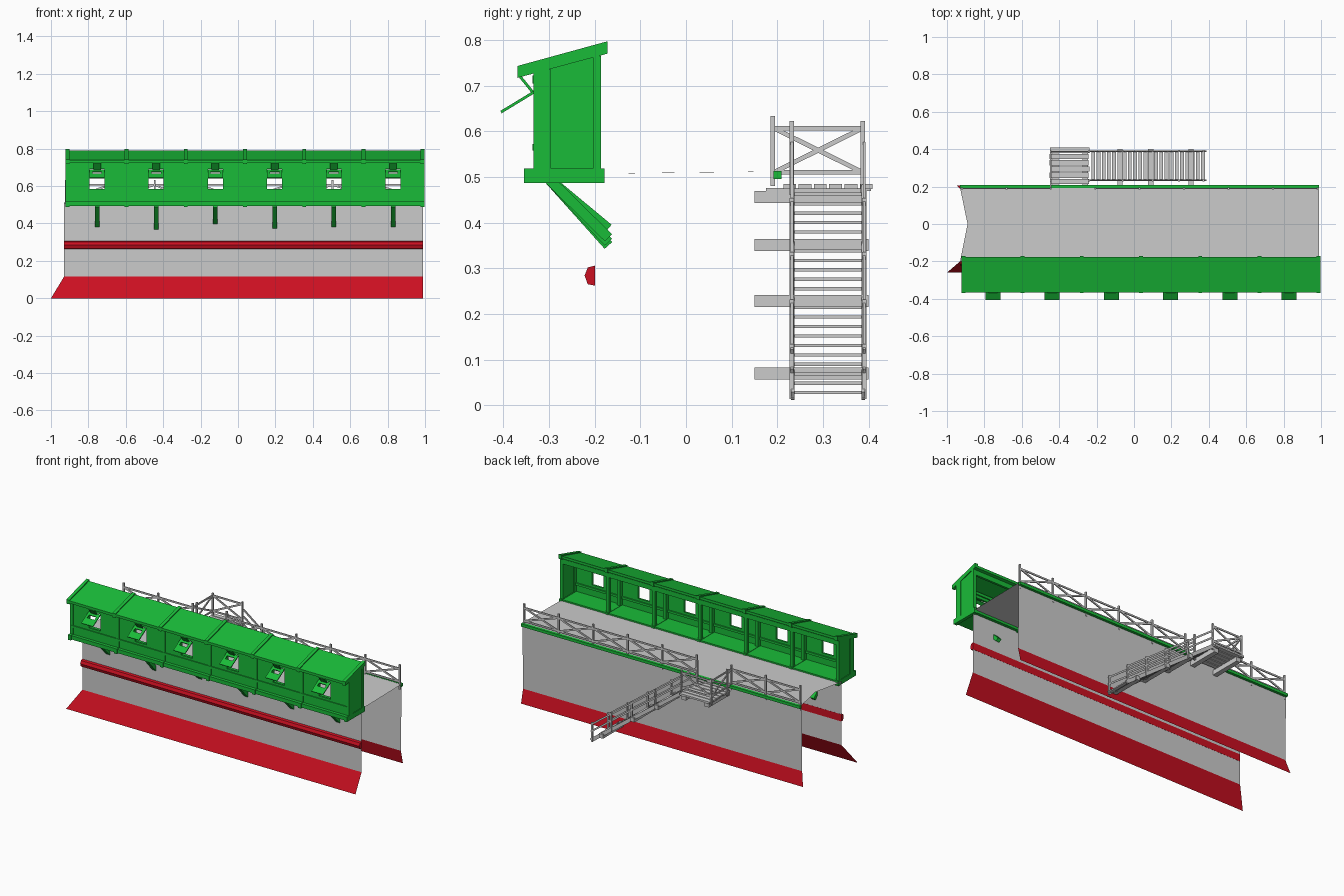
import bpy, bmesh, math, random
from mathutils import Vector, Matrix

if "Cube" in bpy.data.objects:
    bpy.data.objects.remove(bpy.data.objects["Cube"])

random.seed(4)

def material(name, rgb):
    m = bpy.data.materials.new(name)
    m.diffuse_color = (*rgb, 1)
    m.use_nodes = True
    m.node_tree.nodes["Principled BSDF"].inputs["Base Color"].default_value = m.diffuse_color
    return m

GREEN = material("green_paint", (0.01, 0.50, 0.04))
RED = material("red_paint", (0.60, 0.005, 0.015))

class Part:
    """Collects simple solids and sheets in one mesh object."""
    def __init__(self, name, mat=None):
        self.name, self.mat, self.bm = name, mat, bmesh.new()

    def box(self, x0, x1, y0, y1, z0, z1):
        m = Matrix.Translation(((x0 + x1) / 2, (y0 + y1) / 2, (z0 + z1) / 2))
        m = m @ Matrix.Diagonal((x1 - x0, y1 - y0, z1 - z0, 1))
        bmesh.ops.create_cube(self.bm, size=1, matrix=m)

    def beam(self, p, q, w, t):
        """Box from p to q, w wide sideways and t thick upwards."""
        p, q = Vector(p), Vector(q)
        d = (q - p).normalized()
        up = Vector((0, 0, 1)) if abs(d.z) < 0.99 else Vector((0, 1, 0))
        side = d.cross(up).normalized()
        rot = Matrix((d, side, side.cross(d))).transposed().to_4x4()
        m = Matrix.Translation((p + q) / 2) @ rot
        m = m @ Matrix.Diagonal(((q - p).length, w, t, 1))
        bmesh.ops.create_cube(self.bm, size=1, matrix=m)

    def face(self, pts):
        return self.bm.faces.new([self.bm.verts.new(p) for p in pts])

    def prism(self, x0, x1, yz):
        """Side-view outline extruded along x."""
        f = self.face([(x0, y, z) for y, z in yz])
        g = bmesh.ops.extrude_face_region(self.bm, geom=[f], use_keep_orig=True)
        vs = [v for v in g["geom"] if isinstance(v, bmesh.types.BMVert)]
        bmesh.ops.translate(self.bm, verts=vs, vec=(x1 - x0, 0, 0))
        bmesh.ops.recalc_face_normals(self.bm, faces=self.bm.faces)

    def done(self):
        me = bpy.data.meshes.new(self.name)
        self.bm.to_mesh(me)
        self.bm.free()
        if self.mat:
            me.materials.append(self.mat)
        ob = bpy.data.objects.new(self.name, me)
        bpy.context.collection.objects.link(ob)

L, R = -0.93, 0.99

# Masonry sheets and walkway with notched left end
p = Part("stone_wall")
p.face([(L, -0.2, 0.115), (R, -0.2, 0.115), (R, -0.2, 0.51), (L, -0.2, 0.51)])
p.face([(R, 0.187, 0.1), (L, 0.187, 0.1), (L, 0.193, 0.51), (R, 0.193, 0.51)])
p.face([(L, -0.2, 0.507), (R, -0.2, 0.507), (R, 0.195, 0.512), (L, 0.195, 0.512), (-0.89, 0, 0.51)])
p.done()

# Flared base and moulding
p = Part("wall_base", RED)
p.face([(-1, -0.26, 0), (R, -0.26, 0), (R, -0.2, 0.115), (L, -0.2, 0.115)])
p.face([(R, 0.207, 0.015), (-0.95, 0.207, 0.015), (L, 0.187, 0.1), (R, 0.187, 0.1)])
p.done()
p = Part("wall_moulding", RED)
p.prism(L, R, [(-0.199, 0.262), (-0.215, 0.265), (-0.222, 0.284), (-0.215, 0.302), (-0.199, 0.306)])
p.done()
p = Part("walkway_edge", GREEN)
p.box(L, R, 0.192, 0.209, 0.495, 0.513)
p.done()

# Covered gallery
BAY = 0.3165
ribs = [-0.912 + BAY * i for i in range(7)]
mids = [x + BAY / 2 for x in ribs[:6]]
roof_z = lambda y: 0.718 + (y + 0.368) * 0.27    # underside of roof slope

p = Part("gallery_floor", GREEN)
p.box(ribs[0], ribs[6], -0.350, -0.182, 0.492, 0.516)
p.done()

p = Part("gallery_front_wall", GREEN)
for x in mids:                                   # four panels round each window
    a, b, y0, y1 = x - BAY / 2, x + BAY / 2, -0.330, -0.318
    p.box(a, x - 0.04, y0, y1, 0.51, 0.73)
    p.box(x + 0.04, b, y0, y1, 0.51, 0.73)
    p.box(x - 0.04, x + 0.04, y0, y1, 0.51, 0.585)
    p.box(x - 0.04, x + 0.04, y0, y1, 0.69, 0.73)
for y in (-0.336, -0.316):                       # rails on both faces
    p.box(ribs[0], ribs[6], y, y + 0.008, 0.558, 0.572)
    p.box(ribs[0], ribs[6], y, y + 0.008, 0.705, 0.722)
p.done()

p = Part("gallery_ends", GREEN)
for x in (ribs[0], ribs[6]):
    p.prism(x - 0.006, x + 0.006, [(-0.33, 0.51), (-0.187, 0.51), (-0.187, roof_z(-0.187)), (-0.33, roof_z(-0.33))])
p.done()

p = Part("gallery_frames", GREEN)
for x in ribs:
    a, b = x - 0.01, x + 0.01
    p.box(a, b, -0.355, -0.178, 0.487, 0.518)
    p.box(a, b, -0.334, -0.296, 0.51, 0.735)
    p.box(a, b, -0.204, -0.186, 0.51, 0.765)
    p.prism(a, b, [(-0.369, 0.717), (-0.172, 0.770), (-0.172, 0.797), (-0.369, 0.743)])
p.box(ribs[0], ribs[6], -0.202, -0.188, 0.735, 0.765)
p.done()

p = Part("gallery_roof", GREEN)
p.prism(ribs[0], ribs[6], [(-0.366, 0.722), (-0.176, 0.773), (-0.176, 0.789), (-0.366, 0.738)])
p.done()

# Hinged shutters: frame with a small slot, held up by a stay
p = Part("window_shutters", GREEN)
for x in mids:
    def on_flap(t):
        return -0.331 - 0.074 * t, 0.687 - 0.045 * t
    for t0, t1 in ((0, 0.25), (0.5, 1)):
        p.beam((x, *on_flap(t0)), (x, *on_flap(t1)), 0.08, 0.006)
    for s in (-1, 1):
        p.beam((x + s * 0.0325, *on_flap(0.25)), (x + s * 0.0325, *on_flap(0.5)), 0.015, 0.006)
    p.beam((x, -0.335, 0.685), (x, -0.365, 0.722), 0.04, 0.006)
p.done()

# Brackets under the gallery
p = Part("gallery_brackets", GREEN)
for x, z in zip(mids, (0.367, 0.35, 0.387, 0.357, 0.367, 0.367)):
    p.beam((x, -0.30, 0.495), (x, -0.17, z), 0.024, 0.022)
p.done()

def railing(part, a, b, z0, z1):
    """Two rails and a crossed brace between post positions a and b."""
    for za, zb in ((z0, z0), (z1, z1), (z0, z1), (z1, z0)):
        part.beam((*a, za), (*b, zb), 0.006, 0.010)

def post(part, x, y, z0, z1, w=0.010):
    part.box(x - w / 2, x + w / 2, y - w / 2, y + w / 2, z0, z1)

# Rear railing, open at the landing
p = Part("walkway_railing")
posts = [-0.92 + i * 0.2375 for i in range(9)]
for i, x in enumerate(posts):
    post(p, x, 0.19, 0.48, 0.633)
    if i < 8 and i != 2:
        railing(p, (x, 0.19), (posts[i + 1], 0.19), 0.525, 0.607)
p.done()

# Landing
p = Part("landing")
for i in range(6):
    y, j = 0.213 + i * 0.0335, random.uniform(-0.006, 0.006)
    p.box(-0.447 + j, -0.238 + j, y, y + 0.028, 0.474, 0.485)
for x in (-0.42, -0.26):
    p.box(x - 0.012, x + 0.012, 0.175, 0.405, 0.469, 0.476)
    p.box(x - 0.015, x + 0.015, 0.15, 0.395, 0.443, 0.469)
for x, y in ((-0.445, 0.232), (-0.445, 0.387), (-0.24, 0.387), (-0.24, 0.232)):
    post(p, x, y, 0.46, 0.622)
railing(p, (-0.445, 0.192), (-0.445, 0.387), 0.51, 0.607)
railing(p, (-0.445, 0.387), (-0.24, 0.387), 0.51, 0.607)
p.done()

# Staircase
X0, Z0, X1, Z1 = -0.235, 0.475, 0.38, 0.02
slope_z = lambda x: Z0 + (x - X0) * (Z1 - Z0) / (X1 - X0)
p = Part("stairs")
N = 22
for i in range(N):
    x = X0 + (i + 0.6) * (X1 - X0) / N
    p.box(x - 0.010, x + 0.010, 0.238, 0.384, slope_z(x) - 0.004, slope_z(x) + 0.003)
for y in (0.234, 0.388):
    p.beam((X0, y, Z0), (X1, y, Z1), 0.008, 0.022)
for x in (-0.075, 0.09, 0.305):                  # beams set into the wall
    z = slope_z(x) - 0.006
    p.box(x - 0.014, x + 0.014, 0.15, 0.4, z - 0.013, z + 0.013)
p.done()

p = Part("stair_handrails")
for y in (0.232, 0.390):
    for x in (-0.06, 0.10, 0.24, 0.372):
        post(p, x, y, slope_z(x) - 0.012, slope_z(x) + 0.108)
    for h in (0.055, 0.098):
        p.beam((X0, y, Z0 + h), (X1, y, Z1 + h), 0.006, 0.010)
p.done()
